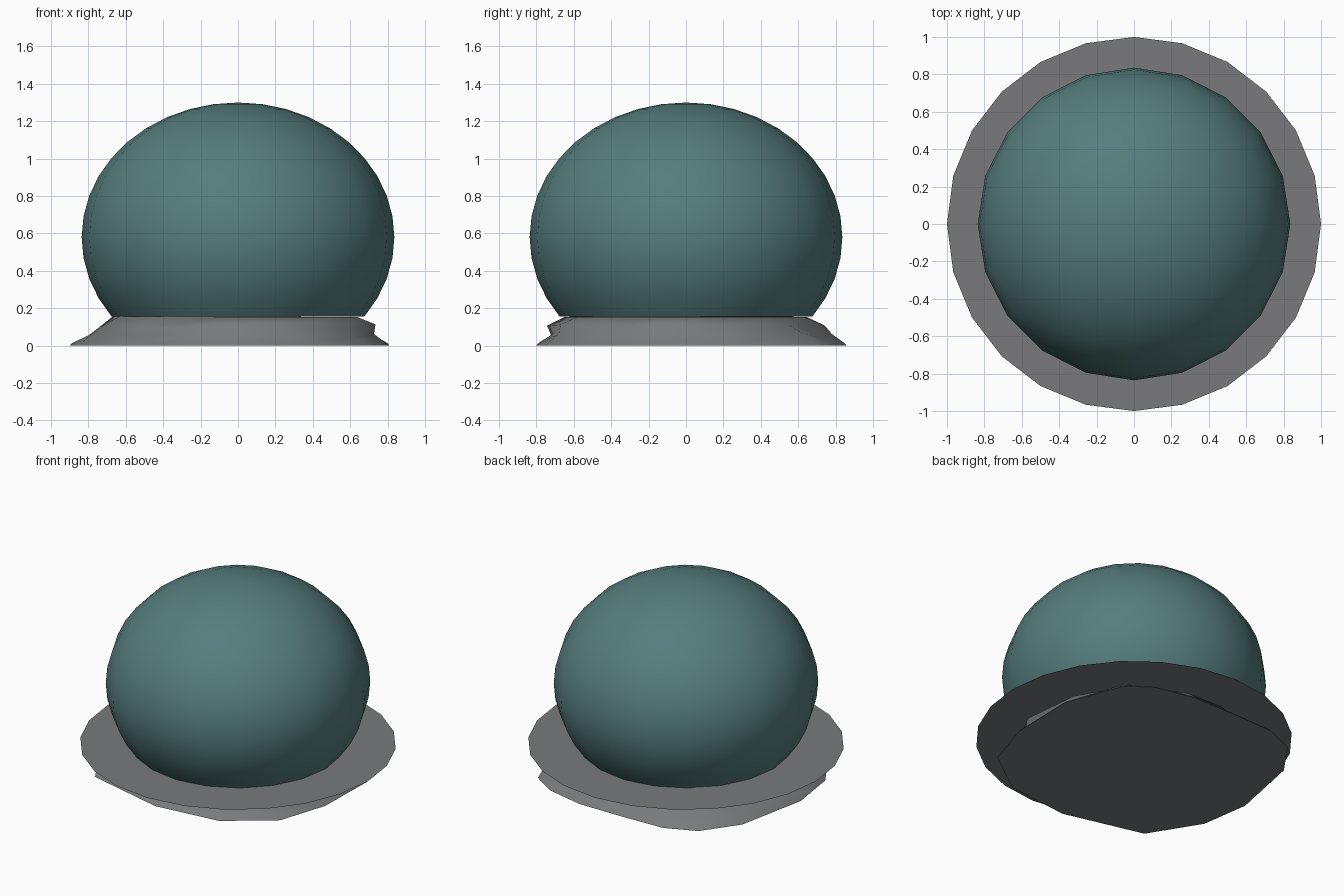
import bpy, math

if "Cube" in bpy.data.objects:
    bpy.data.objects.remove(bpy.data.objects["Cube"])


def material(name, colour):
    m = bpy.data.materials.new(name)
    m.diffuse_color = (*colour, 1)
    m.use_nodes = True
    m.node_tree.nodes["Principled BSDF"].inputs["Base Color"].default_value = m.diffuse_color
    return m


grey = material("stone grey", (0.192, 0.195, 0.205))
teal = material("dull teal", (0.092, 0.205, 0.202))


def make(name, verts, faces, mat, angle=None):
    me = bpy.data.meshes.new(name)
    me.from_pydata(verts, [], faces)
    me.materials.append(mat)
    if angle is not None:
        for p in me.polygons:
            p.use_smooth = True
        me.set_sharp_from_angle(angle=math.radians(angle))
    ob = bpy.data.objects.new(name, me)
    bpy.context.collection.objects.link(ob)
    return ob


def loft(rings):
    """Faces between stacked rings of equal size, with both ends capped."""
    n = len(rings[0])
    verts = [v for r in rings for v in r]
    faces = [(k * n + i, k * n + (i + 1) % n, (k + 1) * n + (i + 1) % n, (k + 1) * n + i)
             for k in range(len(rings) - 1) for i in range(n)]
    faces.append(tuple(reversed(range(n))))
    faces.append(tuple(range((len(rings) - 1) * n, len(rings) * n)))
    return verts, faces


def circle(r, z, n):
    return [(r * math.cos(2 * math.pi * i / n), r * math.sin(2 * math.pi * i / n), z)
            for i in range(n)]


# Dome: squashed sphere cut off at its base
SEG = 20
rings = []
for k in range(14, 0, -1):
    t = math.radians(9 * k)
    rings.append(circle(0.836 * math.sin(t), 0.58 + 0.72 * math.cos(t), SEG))
verts, faces = loft(rings)
faces.pop()                       # replace the top cap with a fan to the pole
top = len(verts)
verts.append((0, 0, 1.3))
start = top - SEG
faces += [(start + i, start + (i + 1) % SEG, top) for i in range(SEG)]
make("dome", verts, faces, teal, 40)

# Thin round plate under the dome
make("plate", circle(1.0, 0.155, 24), [tuple(range(24))], grey)

# Irregular rocky mound below the plate
outline = [(0.81, 0.28), (0.66, 0.69), (0.49, 0.80), (0.22, 0.86), (-0.12, 0.86),
           (-0.42, 0.85), (-0.63, 0.76), (-0.80, 0.52), (-0.90, 0.02), (-0.85, -0.32),
           (-0.64, -0.66), (-0.08, -0.80), (0.38, -0.75), (0.69, -0.52), (0.80, -0.18)]
low, edge, shelf, upper, crest = [], [], [], [], []
for i, (x, y) in enumerate(outline):
    r = math.hypot(x, y)
    left = x < -0.6
    wobble = 0.012 * math.sin(i * 2.3)
    low.append((x, y, 0))
    edge.append((x * 0.985, y * 0.985, 0.014))
    s = 0.9 + wobble
    shelf.append((x * s, y * s, 0.055 + wobble))
    u = (0.745 + wobble) / r
    upper.append((x * u, y * u, 0.105 + wobble))
    c = 0.655 / r
    crest.append((x * c, y * c, 0.168 if left else 0.152))
verts, faces = loft([low, edge, shelf, upper, crest])
make("rocky_base", verts, faces, grey, 50)
